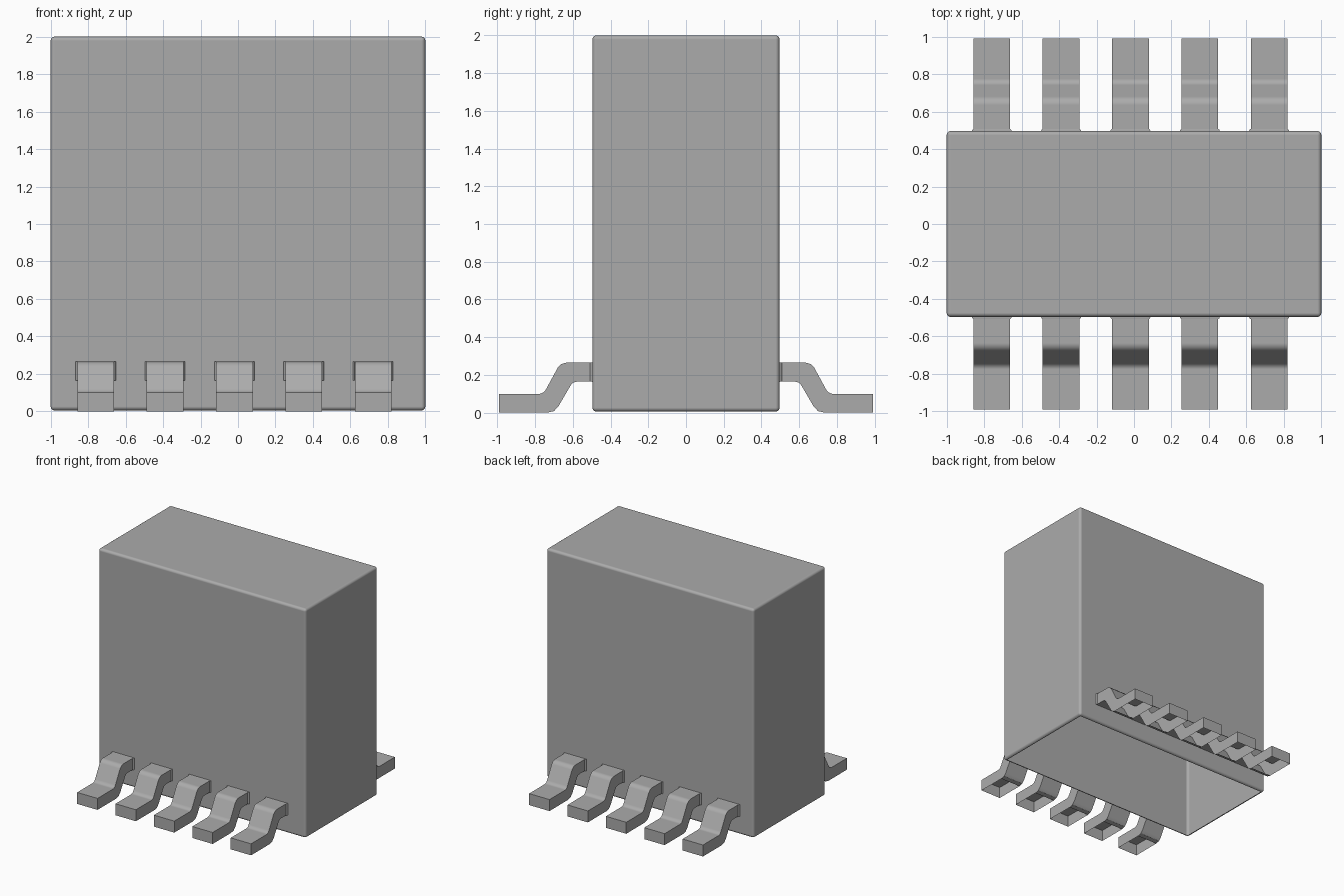
import bpy, bmesh

if "Cube" in bpy.data.objects:
    bpy.data.objects.remove(bpy.data.objects["Cube"])

LEAD_X = [-0.759 + 0.37 * i for i in range(5)]
HALF_W = 0.098
BODY_Y = 0.496

# Dark grey shared by every part
grey = bpy.data.materials.new("dark_grey")
grey.diffuse_color = (0.41, 0.41, 0.41, 1)
grey.use_nodes = True
grey.node_tree.nodes["Principled BSDF"].inputs["Base Color"].default_value = grey.diffuse_color


def finish(bm, name):
    bmesh.ops.recalc_face_normals(bm, faces=bm.faces[:])
    mesh = bpy.data.meshes.new(name)
    bm.to_mesh(mesh)
    bm.free()
    mesh.materials.append(grey)
    ob = bpy.data.objects.new(name, mesh)
    bpy.context.collection.objects.link(ob)
    bpy.ops.object.select_all(action='DESELECT')
    ob.select_set(True)
    bpy.context.view_layer.objects.active = ob
    bpy.ops.object.shade_smooth_by_angle(angle=0.6)
    # Keep the large flat faces evenly shaded
    mod = ob.modifiers.new("flat_faces", 'WEIGHTED_NORMAL')
    mod.weight = 100
    mod.keep_sharp = True
    return ob


def mirror_y(ob):
    mod = ob.modifiers.new("both_sides", 'MIRROR')
    mod.use_axis = (False, True, False)
    mod.use_mirror_merge = False
    ob.modifiers.move(len(ob.modifiers) - 1, 0)


# Body: softly rounded housing, open underneath
bm = bmesh.new()
bmesh.ops.create_cube(bm, size=1)
for v in bm.verts:
    v.co = (v.co.x * 2, v.co.y * 2 * BODY_Y, 1.0025 + v.co.z * 1.995)
bmesh.ops.bevel(bm, geom=bm.edges[:], offset=0.022, segments=4,
                profile=0.5, affect='EDGES')
bm.normal_update()
base = [f for f in bm.faces if f.normal.z < -0.99 and f.calc_area() > 0.5]
bmesh.ops.delete(bm, geom=base, context='FACES')
finish(bm, "body")

# Leads: bent S profile (y, z) swept across x, sole left open
PROFILE = [(BODY_Y, 0.265), (0.635, 0.265), (0.66, 0.258), (0.68, 0.238),
           (0.742, 0.124), (0.755, 0.107), (0.775, 0.10), (0.99, 0.10),
           (0.99, 0.0), (0.735, 0.0), (0.70, 0.008), (0.676, 0.034),
           (0.611, 0.145), (0.597, 0.16), (0.575, 0.165), (BODY_Y, 0.165)]
SOLE = 8
bm = bmesh.new()
for cx in LEAD_X:
    left = [bm.verts.new((cx - HALF_W, y, z)) for y, z in PROFILE]
    right = [bm.verts.new((cx + HALF_W, y, z)) for y, z in PROFILE]
    bm.faces.new(left)
    bm.faces.new(right[::-1])
    for i in range(len(PROFILE) - 1):
        if i != SOLE:
            bm.faces.new((left[i], right[i], right[i + 1], left[i + 1]))
mirror_y(finish(bm, "leads"))

# Collars: tiny flare where each lead enters the body
bm = bmesh.new()
for cx in LEAD_X:
    rings = []
    for y, grow in ((BODY_Y, 0.009), (0.502, 0.007), (0.508, 0.0005)):
        w = HALF_W + grow
        g = grow * 0.15
        rings.append([bm.verts.new((cx + x, y, z)) for x, z in
                      ((-w, 0.165 - g), (w, 0.165 - g),
                       (w, 0.265 + g), (-w, 0.265 + g))])
    for a, b in zip(rings, rings[1:]):
        for i in range(4):
            j = (i + 1) % 4
            bm.faces.new((a[i], a[j], b[j], b[i]))
mirror_y(finish(bm, "lead_collars"))
